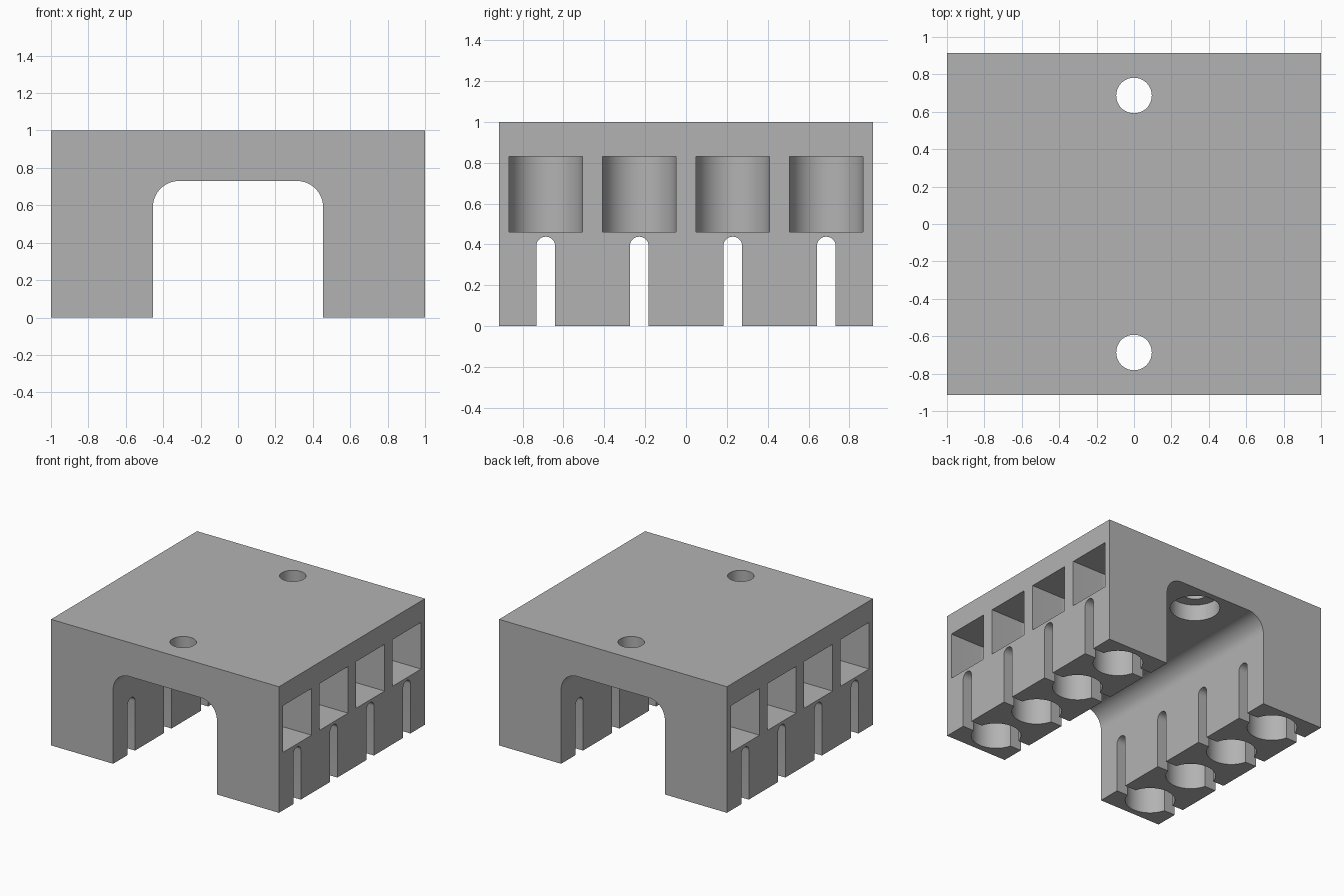
import bpy, bmesh, math
from mathutils import Vector

if "Cube" in bpy.data.objects:
    bpy.data.objects.remove(bpy.data.objects["Cube"])

ROWS = [-0.687, -0.229, 0.229, 0.687]   # socket positions along y
LEG_X = 0.728                           # leg centre line
R = 0.18                                # socket radius

grey = bpy.data.materials.new("plain grey")
grey.diffuse_color = (0.45, 0.45, 0.45, 1)
grey.use_nodes = True
grey.node_tree.nodes["Principled BSDF"].inputs["Base Color"].default_value = grey.diffuse_color


def arc(cx, cy, r, a0, a1, n):
    """Points on an arc, angles in degrees."""
    return [(cx + r * math.cos(math.radians(a0 + (a1 - a0) * i / n)),
             cy + r * math.sin(math.radians(a0 + (a1 - a0) * i / n))) for i in range(n + 1)]


def prism(name, profiles, axis, lo, hi):
    """Extrude closed 2D profiles along an axis, as one object."""
    place = {"x": lambda p, d: (d, p[0], p[1]),
             "y": lambda p, d: (p[0], d, p[1]),
             "z": lambda p, d: (p[0], p[1], d)}[axis]
    shift = Vector(place((0, 0), hi - lo))
    bm = bmesh.new()
    for prof in profiles:
        face = bm.faces.new([bm.verts.new(place(p, lo)) for p in prof])
        ext = bmesh.ops.extrude_face_region(bm, geom=[face], use_keep_orig=True)
        bmesh.ops.translate(bm, vec=shift,
                            verts=[g for g in ext["geom"] if isinstance(g, bmesh.types.BMVert)])
    bmesh.ops.recalc_face_normals(bm, faces=bm.faces)
    mesh = bpy.data.meshes.new(name)
    bm.to_mesh(mesh)
    bm.free()
    mesh.materials.append(grey)
    obj = bpy.data.objects.new(name, mesh)
    bpy.context.collection.objects.link(obj)
    return obj


def circle(x, y, r):
    return arc(x, y, r, 0, 360, 64)[:-1]


# Bridge-shaped body with a rounded channel along y
channel = arc(0.315, 0.59, 0.14, 0, 90, 16) + arc(-0.315, 0.59, 0.14, 90, 180, 16)
body_profile = [(-1, 0), (-1, 1), (1, 1), (1, 0), (0.455, 0)] + channel + [(-0.455, 0)]
body = prism("bridge_block", [body_profile], "y", -0.915, 0.915)

# Round sockets under both legs
sockets = prism("socket_cutter", [circle(s * LEG_X, y, R) for s in (-1, 1) for y in ROWS],
                "z", -0.1, 0.44)

# Round-topped slots running through both legs
slots = prism("slot_cutter",
              [[(y - 0.046, -0.1), (y + 0.046, -0.1)] + arc(y, 0.392, 0.046, 0, 180, 16)
               for y in ROWS], "x", -1.1, 1.1)

# Side pockets with a half-round inner end
pockets = prism("pocket_cutter",
                [[(s * x, y + dy) for x, dy in
                  [(1.1, R), *arc(LEG_X, 0, R, 90, 270, 32), (1.1, -R)]]
                 for s in (-1, 1) for y in ROWS], "z", 0.46, 0.83)

# Screw holes in the top, with wider recesses in the channel ceiling
screw_y = (ROWS[0], ROWS[-1])
screws = prism("screw_hole_cutter", [circle(0, y, 0.095) for y in screw_y], "z", 0.6, 1.1)
recesses = prism("recess_cutter", [circle(0, y, R) for y in screw_y], "z", 0.6, 0.86)

bpy.context.view_layer.objects.active = body
body.select_set(True)
for cutter in (sockets, slots, pockets, recesses, screws):
    mod = body.modifiers.new(cutter.name, "BOOLEAN")
    mod.operation = "DIFFERENCE"
    mod.solver = "EXACT"
    mod.object = cutter
    bpy.ops.object.modifier_apply(modifier=mod.name)
    bpy.data.objects.remove(cutter)

bpy.ops.object.shade_smooth_by_angle(angle=math.radians(30))
